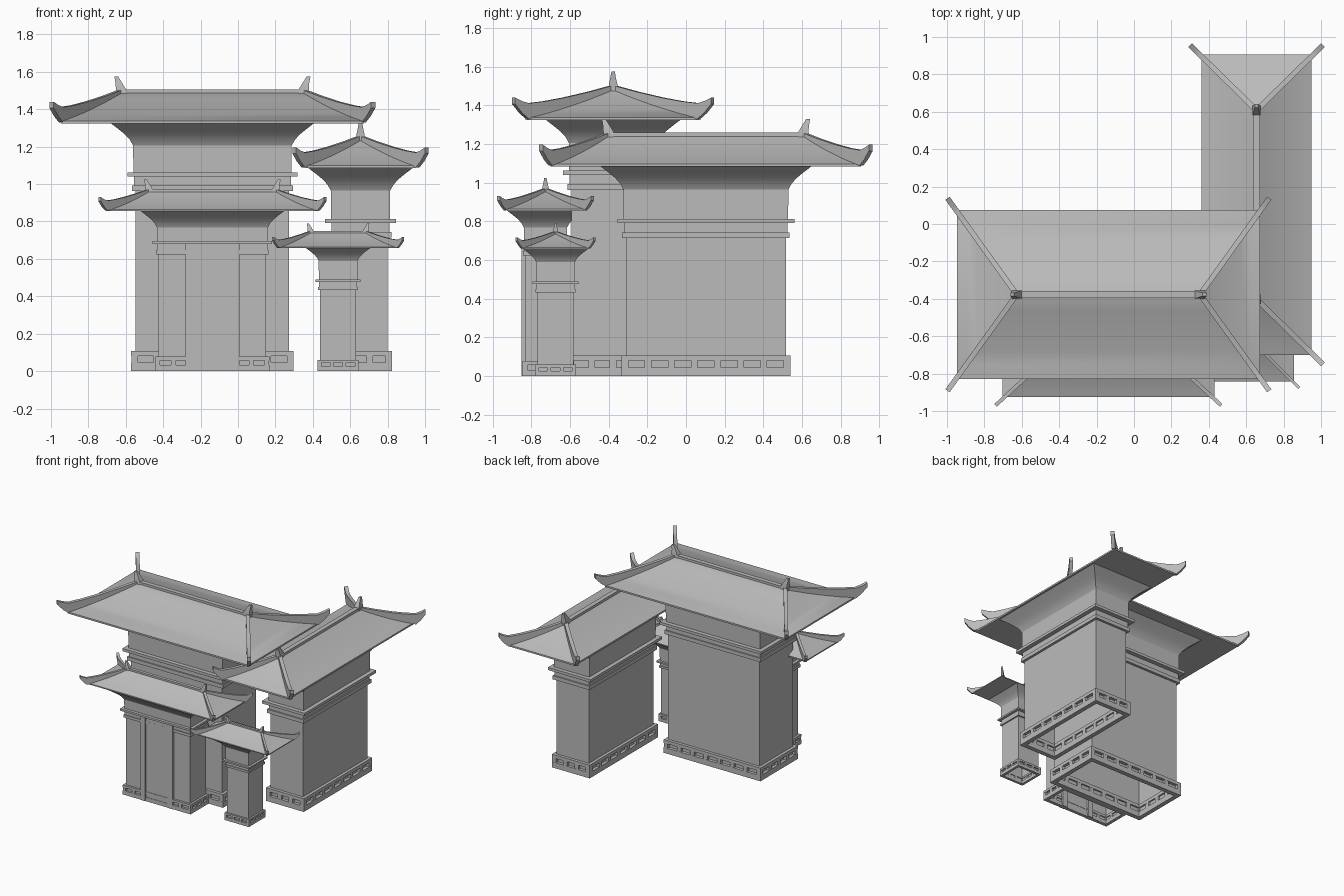
import bpy, bmesh, math
from mathutils import Vector

cube = bpy.data.objects.get("Cube")
if cube:
    bpy.data.objects.remove(cube, do_unlink=True)

stone = bpy.data.materials.new("grey_stone")
stone.use_nodes = True
GREY = (0.5, 0.5, 0.5, 1)
stone.diffuse_color = GREY
stone.node_tree.nodes["Principled BSDF"].inputs["Base Color"].default_value = GREY


def finish(name, bm, place):
    """Turn a bmesh into a placed, shaded object."""
    bmesh.ops.recalc_face_normals(bm, faces=bm.faces)
    mesh = bpy.data.meshes.new(name)
    bm.to_mesh(mesh)
    bm.free()
    mesh.materials.append(stone)
    ob = bpy.data.objects.new(name, mesh)
    bpy.context.collection.objects.link(ob)
    ob.location = (place[0], place[1], 0)
    ob.rotation_euler.z = place[2]
    bpy.ops.object.select_all(action='DESELECT')
    ob.select_set(True)
    bpy.context.view_layer.objects.active = ob
    bpy.ops.object.shade_smooth_by_angle(angle=math.radians(25))


def skin(bm, sections, caps=(True, True), wrap=False):
    """Bridge a row of four-cornered sections."""
    rows = [[bm.verts.new(p) for p in s] for s in sections]
    pairs = list(zip(rows, rows[1:])) + ([(rows[-1], rows[0])] if wrap else [])
    for a, b in pairs:
        for i in range(4):
            j = (i + 1) % 4
            bm.faces.new((a[i], a[j], b[j], b[i]))
    if caps[0]:
        bm.faces.new(rows[0])
    if caps[1]:
        bm.faces.new(rows[-1])


def rect(hx, hy, z, cx=0, cy=0):
    return [(cx + sx * hx, cy + sy * hy, z)
            for sx, sy in ((-1, -1), (1, -1), (1, 1), (-1, 1))]


def box(bm, cx, cy, hx, hy, z0, z1):
    skin(bm, [rect(hx, hy, z0, cx, cy), rect(hx, hy, z1, cx, cy)])


def walls(name, place, hx, hy, eave, s, neck):
    """Open-bottomed wall with two mouldings and a flared cornice."""
    profile = [(0, -neck - .1), (.02, -neck - .1), (.02, -neck - .07), (.01, -neck - .07),
               (.01, -neck - .022), (.045, -neck - .022), (.045, -neck), (.012, -neck),
               (.014, -.12), (.03, -.09), (.057, -.06), (.09, -.033), (.133, 0)]
    bm = bmesh.new()
    skin(bm, [rect(hx, hy, 0)] + [rect(hx + o * s, hy + o * s, eave + z * s)
                                  for o, z in profile], (False, False))
    finish(name + "_walls", bm, place)


def plinth(name, place, hx, hy, s, gap=0):
    """Two hollow rails with small blocks between them."""
    bm = bmesh.new()
    ox, oy = hx + .024 * s, hy + .024 * s
    ix, iy = hx - .012 * s, hy - .012 * s
    for z0, z1 in ((0, .045 * s), (.08 * s, .107 * s)):
        skin(bm, [rect(ox, oy, z0), rect(ox, oy, z1), rect(ix, iy, z1), rect(ix, iy, z0)],
             (False, False), True)
    b = .018 * s
    for along, (la, lb) in enumerate(((ox, oy), (oy, ox))):
        n = max(2, round(2 * la / (.12 * s)))
        for i in range(n + 1):
            p = (la - b) * (2 * i / n - 1)
            if abs(p) < gap and along == 0:
                continue
            for side in (-1, 1):
                q = side * (lb - b)
                c = (p, q) if along == 0 else (q, p)
                box(bm, *c, b * .97, b * .97, .04 * s, .085 * s)
    finish(name + "_plinth", bm, place)


def roof(name, place, ex, ey, ridge, eave, rise, s):
    """Concave hipped roof, ridge bar, end horns and upturned hip bars."""
    bm = bmesh.new()
    lip = .013 * s
    rings = [rect(ex, ey, eave)]
    for i in range(7):
        u = i / 6
        z = eave + lip + (rise - lip - .015 * s) * (.72 * u + .28 * u * u)
        rings.append(rect(ex + (ridge - ex) * u, ey + (.01 * s - ey) * u, z))
    skin(bm, rings)
    finish(name + "_roof", bm, place)

    top = eave + rise
    bm = bmesh.new()
    box(bm, 0, 0, ridge, .018 * s, top - .035 * s, top)
    finish(name + "_ridge", bm, place)

    bm = bmesh.new()
    horn = [(0, .026, .022, -.05), (0, .026, .022, .005),
            (.01, .018, .015, .035), (.024, .01, .009, .07)]
    for side in (-1, 1):
        skin(bm, [rect(hx * s, hy * s, top + z * s, side * (ridge + c * s))
                  for c, hx, hy, z in horn])
    finish(name + "_ridge_horns", bm, place)

    # t along the hip, then underside and top heights
    hip = [(0, .14, .18), (.25, .09, .145), (.5, .05, .115), (.7, .024, .096),
           (.86, .004, .086), (.93, .036, .097), (1, .082, .115)]
    bm = bmesh.new()
    for sx in (-1, 1):
        for sy in (-1, 1):
            start = Vector((sx * ridge, 0, 0))
            end = Vector((sx * (ex + .05 * s), sy * (ey + .062 * s), 0))
            d = (end - start).normalized()
            w = Vector((-d.y, d.x, 0)) * .014 * s
            rows = []
            for t, lo, hi in hip:
                p = start.lerp(end, t)
                lo = Vector((0, 0, eave + lo * rise / .18))
                hi = Vector((0, 0, eave + hi * rise / .18))
                rows.append([p - w + lo, p + w + lo, p + w + hi, p - w + hi])
            skin(bm, rows)
    finish(name + "_hip_bars", bm, place)


# name, (x, y, turn), wall half sizes, eave half sizes, ridge half, eave z, rise, scale, neck
BUILDINGS = [
    ("main_gate", (-.137, -.377, 0), (.41, .215), (.81, .4525), .49, 1.325, .18, 1, .262),
    ("side_hall", (.655, .103, math.pi / 2), (.413, .145), (.803, .293), .505, 1.085, .175, 1, .272),
    ("front_porch", (-.137, -.727, 0), (.287, .102), (.567, .198), .34, .855, .118, .72, .22),
    ("small_tower", (.535, -.675, 0), (.096, .093), (.32, .167), .148, .657, .093, .56, .3),
]
for name, place, wall, over, ridge, eave, rise, s, neck in BUILDINGS:
    walls(name, place, *wall, eave, s, neck)
    plinth(name, place, *wall, s, .14 if name == "front_porch" else 0)
    roof(name, place, *over, ridge, eave, rise, s)

# Doorway of the porch: two posts and a plain leaf between them
porch = BUILDINGS[2][1]
bm = bmesh.new()
for side in (-1, 1):
    box(bm, side * .122, -.103, .022, .02, 0, .68)
finish("door_posts", bm, porch)
bm = bmesh.new()
box(bm, 0, -.106, .1, .01, 0, .68)
finish("door_leaf", bm, porch)
